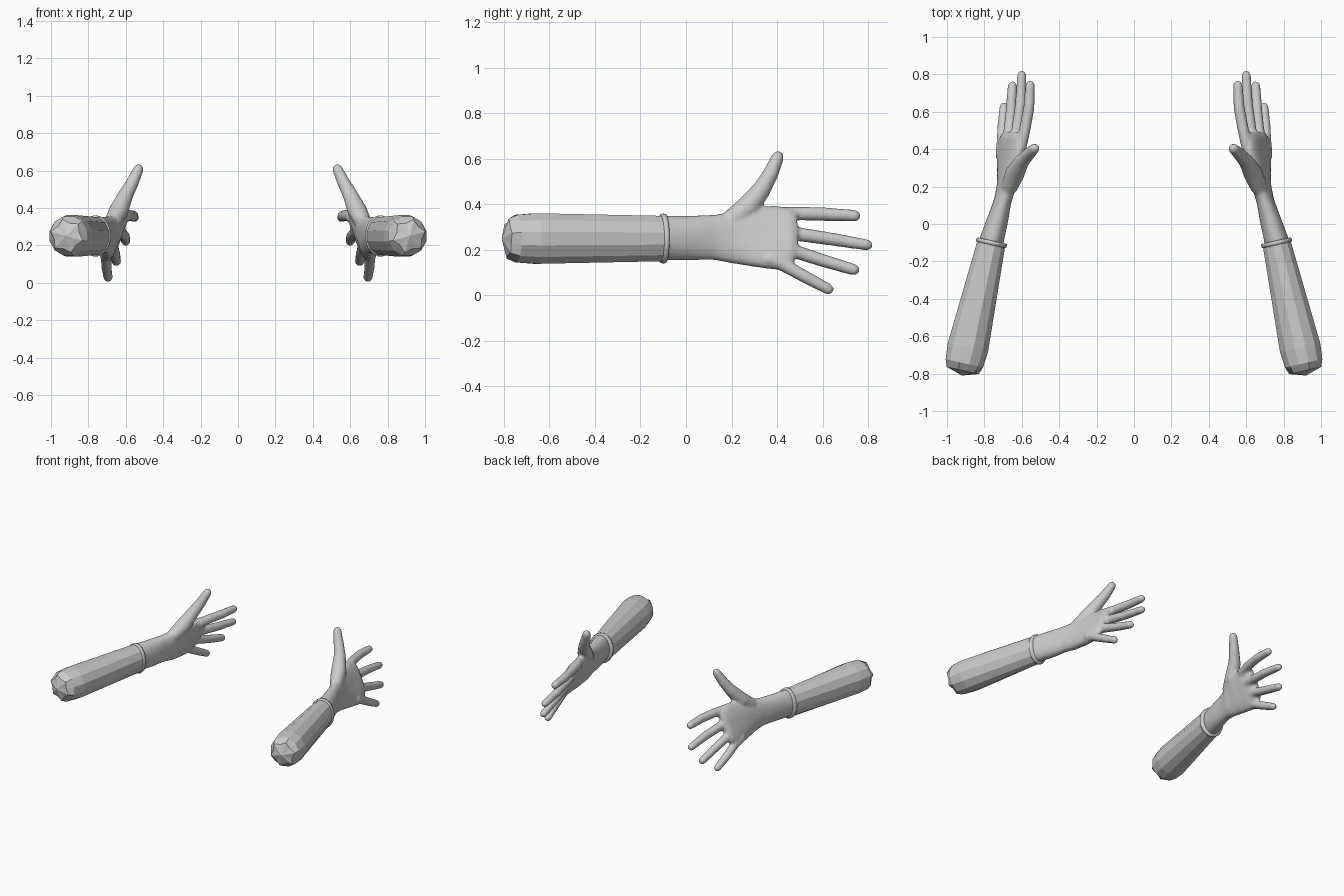
import bpy, bmesh
from math import sin, cos, pi, radians, copysign
from mathutils import Matrix, Vector

if "Cube" in bpy.data.objects:
    bpy.data.objects.remove(bpy.data.objects["Cube"])


def loft(bm, rings, cap_start=True, cap_end=True):
    """Skin a list of point rings with quads."""
    loops = [[bm.verts.new(p) for p in r] for r in rings]
    n = len(loops[0])
    for a, b in zip(loops, loops[1:]):
        for i in range(n):
            j = (i + 1) % n
            bm.faces.new((a[i], a[j], b[j], b[i]))
    if cap_start:
        bm.faces.new(loops[0][::-1])
    if cap_end:
        bm.faces.new(loops[-1])
    return loops


def section(c, half_w, half_h, yaw=0, tilt=0, n=12, power=1.0):
    """Upright oval cross-section across the arm; power < 1 squares it off."""
    m = Matrix.Rotation(radians(yaw), 3, 'Z') @ Matrix.Rotation(radians(-tilt), 3, 'Y')
    pts = []
    for i in range(n):
        a = 2 * pi * (i + 0.5) / n
        x, z = (copysign(abs(t) ** power, t) for t in (cos(a), sin(a)))
        pts.append(Vector(c) + m @ Vector((half_w * x, 0, half_h * z)))
    return pts


def finger(bm, pts, radii, n=14):
    """Tapered tube with a rounded tip."""
    pts = [Vector(p) for p in pts]
    tip, r = pts[-1], radii[-1]
    d = (tip - pts[-2]).normalized()
    radii = list(radii)
    for a in (30, 60, 80):
        pts.append(tip + d * r * sin(radians(a)))
        radii.append(r * cos(radians(a)))
    rings = []
    for i, p in enumerate(pts):
        t = pts[min(i + 1, len(pts) - 1)] - pts[max(i - 1, 0)]
        q = t.to_track_quat('Z', 'Y')
        rings.append([p + q @ Vector((radii[i] * cos(2 * pi * k / n),
                                      radii[i] * sin(2 * pi * k / n), 0)) for k in range(n)])
    loft(bm, rings)


def make_object(name, bm, smooth=False):
    bmesh.ops.recalc_face_normals(bm, faces=bm.faces)
    me = bpy.data.meshes.new(name)
    bm.to_mesh(me)
    bm.free()
    for p in me.polygons:
        p.use_smooth = smooth
    ob = bpy.data.objects.new(name, me)
    bpy.context.collection.objects.link(ob)
    return ob


def mirror(ob):
    m = ob.modifiers.new("other_side", 'MIRROR')
    m.use_mirror_merge = False


YAW = 12.7
CZ = 0.25


def axis(y):
    """Point on the sleeve's centre line."""
    return (0.762 - 0.225 * (y + 0.1), y, CZ)


# sleeve: faceted tapering tube with a blunt elbow dome
bm = bmesh.new()
dome = section(axis(-0.783), 0.08, 0.08, YAW)
mid = Vector(axis(-0.783))
dome = [mid + (p - mid) * (0.88 if i % 2 else 1.14) for i, p in enumerate(dome)]
rings = [dome, section(axis(-0.745), 0.106, 0.108, YAW),
         section(axis(-0.66), 0.114, 0.115, YAW),
         section(axis(-0.1), 0.078, 0.103, YAW)]
first = loft(bm, rings, cap_start=False, cap_end=False)[0]
apex = bm.verts.new((0.92, -0.81, CZ))
for i in range(12):
    bm.faces.new((apex, first[(i + 1) % 12], first[i]))
mirror(make_object("sleeve", bm))

# cuff: thin raised band at the sleeve opening
bm = bmesh.new()
band = [(-0.112, 0.076, 0.100), (-0.110, 0.083, 0.108), (-0.100, 0.085, 0.110),
        (-0.090, 0.083, 0.108), (-0.088, 0.060, 0.090)]
loft(bm, [section(axis(y), w, h, YAW, n=24) for y, w, h in band], False, False)
mirror(make_object("cuff", bm, True))

# hand: wrist and palm loft
bm = bmesh.new()
palm = [  # y, x, z, half thickness, half height, yaw, tilt, power
    (-0.10, 0.765, 0.253, 0.066, 0.098, 12, 0, 1.0),
    (0.02, 0.730, 0.253, 0.057, 0.098, 12, 0, 0.95),
    (0.12, 0.703, 0.255, 0.047, 0.099, 10, 4, 0.9),
    (0.20, 0.682, 0.254, 0.047, 0.114, 7, 10, 0.85),
    (0.30, 0.667, 0.257, 0.046, 0.137, 4, 18, 0.8),
    (0.40, 0.660, 0.253, 0.041, 0.150, 4, 22, 0.75),
    (0.46, 0.655, 0.262, 0.034, 0.128, 4, 23, 0.75),
    (0.49, 0.650, 0.268, 0.020, 0.108, 4, 23, 0.8)]
loft(bm, [section((x, y, z), w, h, yaw, tilt, 32, pw)
          for y, x, z, w, h, yaw, tilt, pw in palm])

# fingers: index, middle, ring, little
finger(bm, [(0.610, 0.40, 0.355), (0.585, 0.50, 0.360), (0.562, 0.62, 0.357), (0.555, 0.742, 0.350)],
       (0.034, 0.031, 0.030, 0.026))
finger(bm, [(0.640, 0.40, 0.285), (0.625, 0.50, 0.268), (0.606, 0.65, 0.246), (0.600, 0.796, 0.222)],
       (0.034, 0.031, 0.029, 0.025))
finger(bm, [(0.675, 0.39, 0.210), (0.670, 0.47, 0.196), (0.658, 0.60, 0.154), (0.650, 0.738, 0.113)],
       (0.034, 0.031, 0.029, 0.026))
finger(bm, [(0.708, 0.36, 0.165), (0.706, 0.43, 0.134), (0.702, 0.53, 0.078), (0.695, 0.625, 0.028)],
       (0.034, 0.030, 0.028, 0.025))
# thumb
finger(bm, [(0.670, 0.19, 0.325), (0.637, 0.27, 0.385), (0.600, 0.335, 0.470),
            (0.565, 0.372, 0.535), (0.532, 0.403, 0.607)],
       (0.045, 0.053, 0.041, 0.035, 0.028))
hand = make_object("hand", bm, True)

# fuse palm and fingers into one smooth skin
rm = hand.modifiers.new("fuse", 'REMESH')
rm.mode = 'VOXEL'
rm.voxel_size = 0.008
rm.use_smooth_shade = True
sm = hand.modifiers.new("soften", 'SMOOTH')
sm.factor = 0.5
sm.iterations = 8
mirror(hand)
